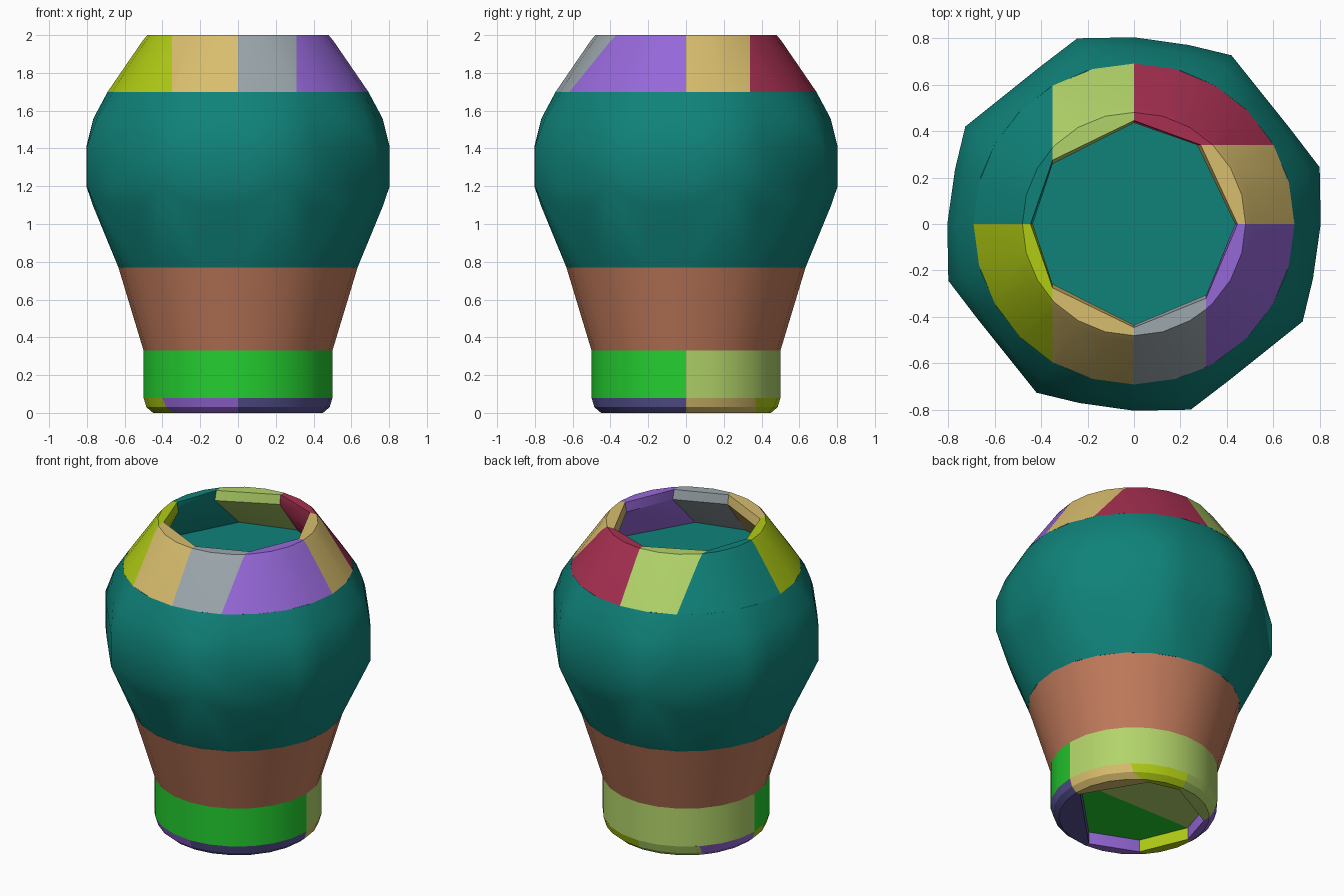
import bpy
import bmesh
from math import sin, cos, radians, sqrt

if "Cube" in bpy.data.objects:
    bpy.data.objects.remove(bpy.data.objects["Cube"], do_unlink=True)

BIG = 9.0


def linear(c):
    c /= 255
    return c / 12.92 if c < 0.04045 else ((c + 0.055) / 1.055) ** 2.4


def material(name, *rgb):
    mat = bpy.data.materials.new(name)
    mat.use_nodes = True
    color = [linear(c) for c in rgb] + [1.0]
    mat.diffuse_color = color
    mat.node_tree.nodes["Principled BSDF"].inputs["Base Color"].default_value = color
    return mat


teal = material("teal", 15, 130, 121)
terracotta = material("terracotta", 194, 123, 92)
green = material("green", 36, 206, 48)
lime = material("lime", 178, 212, 106)
crimson = material("crimson", 168, 48, 82)
tan = material("tan", 217, 190, 110)
purple = material("purple", 150, 104, 217)
gray = material("gray", 156, 167, 172)
mustard = material("yellow green", 176, 204, 20)
slate = material("slate blue", 88, 84, 148)


def hull_part(name, points, mat):
    """Convex solid wrapped around a cloud of points."""
    bm = bmesh.new()
    for p in points:
        bm.verts.new(p)
    bmesh.ops.remove_doubles(bm, verts=bm.verts[:], dist=0.002)
    bmesh.ops.convex_hull(bm, input=bm.verts[:])
    loose = [v for v in bm.verts if not v.link_faces]
    bmesh.ops.delete(bm, geom=loose, context="VERTS")
    bmesh.ops.dissolve_limit(bm, angle_limit=radians(0.5), verts=bm.verts[:], edges=bm.edges[:])
    bmesh.ops.recalc_face_normals(bm, faces=bm.faces[:])
    mesh = bpy.data.meshes.new(name)
    bm.to_mesh(mesh)
    bm.free()
    mesh.materials.append(mat)
    obj = bpy.data.objects.new(name, mesh)
    bpy.context.collection.objects.link(obj)
    bpy.ops.object.select_all(action="DESELECT")
    obj.select_set(True)
    bpy.context.view_layer.objects.active = obj
    bpy.ops.object.shade_smooth_by_angle(angle=radians(25))
    return obj


def ring_points(levels, x=(-BIG, BIG), y=(-BIG, BIG)):
    """Points of circles (radius, height) kept inside a box, with the cut ends."""
    points = []
    for r, z in levels:
        ring = [(r * cos(radians(a)), r * sin(radians(a))) for a in range(0, 360, 15)]
        for c in x:
            if abs(c) < r:
                ring += [(c, s * sqrt(r * r - c * c)) for s in (-1, 1)]
        for c in y:
            if abs(c) < r:
                ring += [(s * sqrt(r * r - c * c), c) for s in (-1, 1)]
        e = 1e-5
        points += [(px, py, z) for px, py in ring
                   if x[0] - e < px < x[1] + e and y[0] - e < py < y[1] + e]
    return points


# Belly: round at both ends, a four-way faceted shape at the widest part
LOBES = [(17, 0.835), (0, 0.803), (-17, 0.805), (-30, 0.838), (-44.3, 0.787), (-58.7, 0.787)]
belly = []
for radius, z, blend in [(0.633, 0.77, 0), (0.765, 1.09, 0.5), (0.803, 1.2, 1),
                         (0.803, 1.41, 1), (0.765, 1.56, 0.5), (0.69, 1.7, 0)]:
    for quarter in range(4):
        for angle, lobe in LOBES:
            a = radians(angle + 90 * quarter)
            r = radius * (1 + blend * (lobe / 0.803 - 1))
            belly.append((r * cos(a), r * sin(a), z))
hull_part("belly", belly, teal)

# Collar and the two halves of the base
hull_part("collar", ring_points([(0.5, 0.33), (0.633, 0.77)]), terracotta)
base = [(0.5, 0.08), (0.5, 0.33)]
hull_part("base_front", ring_points(base, y=(-BIG, 0)), green)
hull_part("base_back", ring_points(base, y=(0, BIG)), lime)

# Rim: eight wedge segments around the open mouth
rim = [(0.69, 1.7), (0.505, 1.97), (0.48, 2.0), (0.445, 2.0), (0.435, 1.94), (0.62, 1.7)]
for name, x, y, mat in [
    ("back_left", (0, BIG), (0.34, BIG), crimson),
    ("left_back", (0, BIG), (0, 0.34), tan),
    ("left_front", (0.31, BIG), (-BIG, 0), purple),
    ("front_left", (0, 0.31), (-BIG, 0), gray),
    ("front_right", (-0.35, 0), (-BIG, 0), tan),
    ("right_front", (-BIG, -0.35), (-BIG, 0), mustard),
    ("right_back", (-BIG, -0.35), (0, BIG), teal),
    ("back_right", (-0.35, 0), (0, BIG), lime),
]:
    hull_part("rim_" + name, ring_points(rim, x, y), mat)

# Foot ring: shallow segments around the hollow underside
foot = [(0.5, 0.08), (0.485, 0.03), (0.45, 0), (0.42, 0), (0.42, 0.08)]
for name, x, y, mat in [
    ("front_left", (0, BIG), (-BIG, 0), slate),
    ("front_right", (-BIG, 0), (-BIG, -0.3), purple),
    ("right_front", (-BIG, 0), (-0.3, 0), mustard),
    ("right_back", (-BIG, -0.35), (0, BIG), purple),
    ("back_right", (-0.35, 0), (0, BIG), lime),
    ("back_left", (0, BIG), (0.37, BIG), mustard),
    ("left_back", (0, BIG), (0, 0.37), tan),
]:
    hull_part("foot_" + name, ring_points(foot, x, y), mat)
